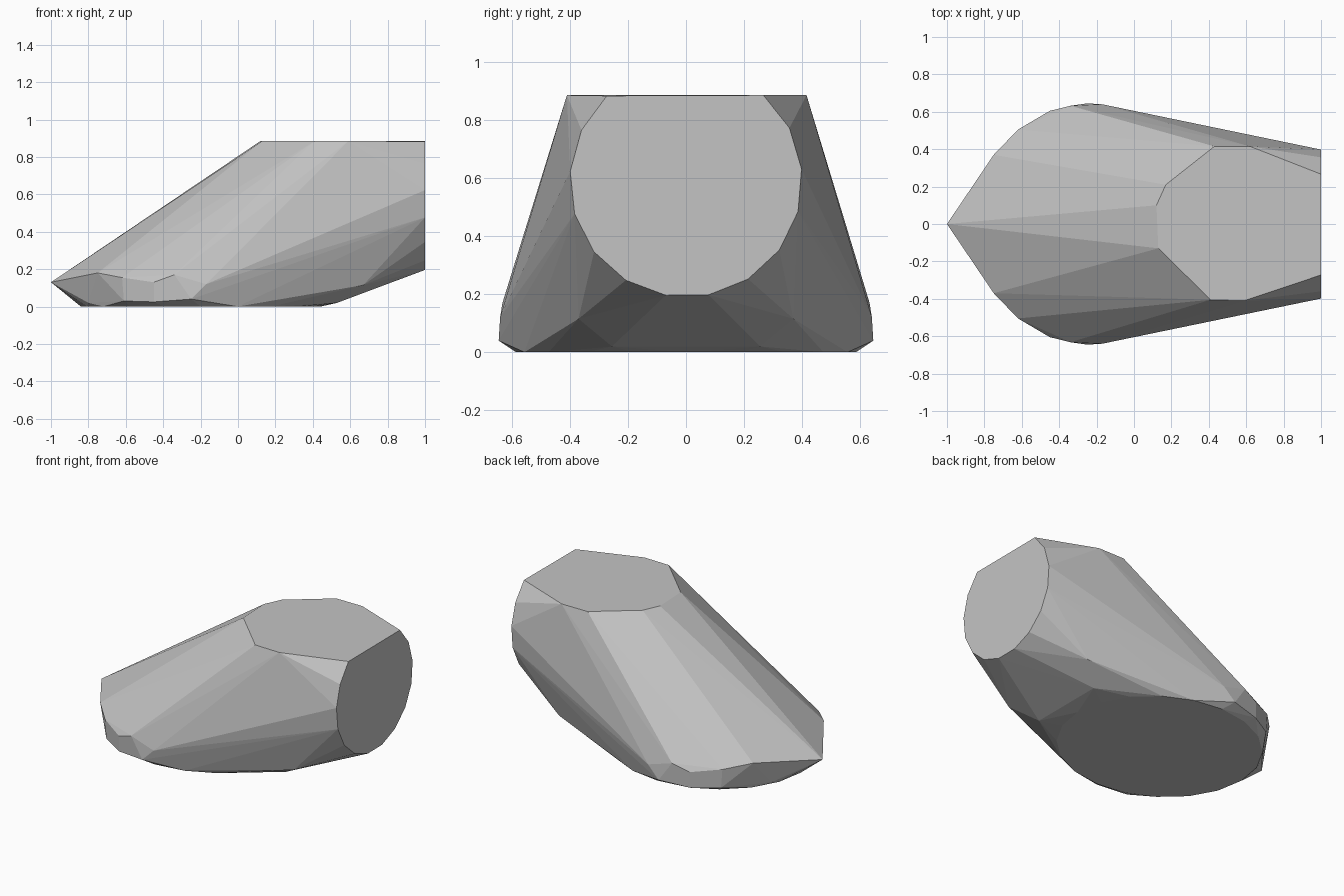
import bpy
import bmesh
from math import cos, sin, radians, tau

cube = bpy.data.objects.get("Cube")
if cube:
    bpy.data.objects.remove(cube, do_unlink=True)

TOP = 0.885


def material(name, colour):
    mat = bpy.data.materials.new(name)
    mat.use_nodes = True
    mat.diffuse_color = colour
    mat.node_tree.nodes["Principled BSDF"].inputs["Base Color"].default_value = colour
    return mat


def mirrored(points):
    """Repeat each point on both sides of the long axis."""
    return [(x, side * y, z) for x, y, z in points for side in (1, -1)]


def end_ring(count=17, radius=0.4, centre_z=0.59):
    """Round end face, cut off level with the top."""
    ring = []
    for step in range(-6, 8):
        angle = radians(260) + step * tau / count
        height = centre_z + radius * sin(angle)
        ring.append((1.0, radius * cos(angle), min(TOP, height)))
    return ring


def base_ring(count=20, centre_x=-0.2, radius_x=0.64, radius_y=0.585):
    """Oval resting on the ground."""
    angles = [step * tau / count for step in range(count)]
    return [(centre_x + radius_x * cos(a), radius_y * sin(a), 0.0) for a in angles]


def hull_object(name, points, mat):
    bm = bmesh.new()
    for point in points:
        bm.verts.new(point)
    result = bmesh.ops.convex_hull(bm, input=bm.verts)
    # Remove points left inside the hull
    loose = [v for v in bm.verts if not v.link_faces]
    bmesh.ops.delete(bm, geom=loose, context="VERTS")
    # Merge the flat facets into single faces
    bmesh.ops.dissolve_limit(bm, angle_limit=radians(0.5),
                             verts=bm.verts, edges=bm.edges)
    bmesh.ops.recalc_face_normals(bm, faces=bm.faces)
    mesh = bpy.data.meshes.new(name)
    bm.to_mesh(mesh)
    bm.free()
    mesh.materials.append(mat)
    obj = bpy.data.objects.new(name, mesh)
    bpy.context.collection.objects.link(obj)
    return obj


# Flat top outline
top_outline = [(0.12, 0.10), (0.17, 0.21), (0.43, 0.415), (0.62, 0.415),
               (0.59, -0.41), (0.41, -0.405), (0.13, -0.13)]
top_ring = [(x, y, TOP) for x, y in top_outline]

# Faceted shoulder and lower rim around the wide part
shoulder = mirrored([(-0.75, 0.37, 0.18), (-0.62, 0.505, 0.155),
                     (-0.45, 0.605, 0.13), (-0.34, 0.632, 0.17),
                     (-0.17, 0.64, 0.12)])
lower_rim = mirrored([(-0.80, 0.24, 0.02), (-0.61, 0.505, 0.03),
                      (-0.45, 0.60, 0.025), (-0.25, 0.645, 0.04)])

# Rising underside below the round end, and the pointed tip
underside = mirrored([(0.53, 0.255, 0.02), (0.67, 0.37, 0.115)])
tip = [(-1.0, 0.0, 0.13)]

stone_grey = material("stone_grey", (0.55, 0.55, 0.55, 1.0))
hull_object("faceted_stone",
            top_ring + end_ring() + base_ring() + shoulder + lower_rim + underside + tip,
            stone_grey)
